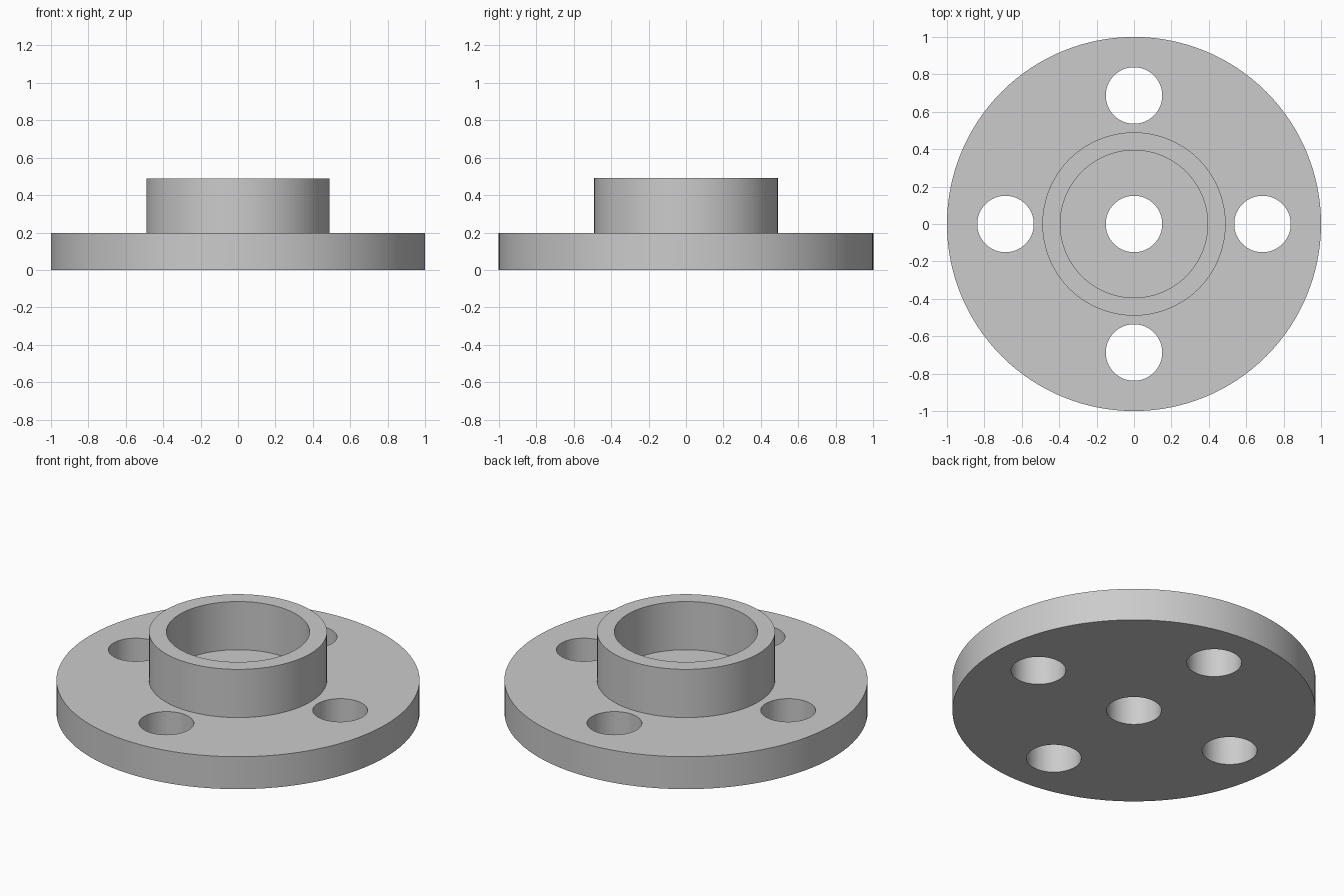
import bpy
import bmesh
import math
from mathutils import Matrix, Vector

SEGMENTS = 128
FLANGE_R, FLANGE_H = 1.0, 0.197
HUB_R, HUB_INNER_R, HUB_TOP = 0.49, 0.394, 0.49
HOLE_R, BOLT_CIRCLE_R = 0.151, 0.687

default = bpy.data.objects.get("Cube")
if default:
    bpy.data.objects.remove(default, do_unlink=True)

# Plain grey metal
grey = bpy.data.materials.new("grey_metal")
grey.use_nodes = True
colour = (0.6, 0.6, 0.6, 1.0)
grey.diffuse_color = colour
grey.node_tree.nodes["Principled BSDF"].inputs["Base Color"].default_value = colour


def add_object(name, bm):
    bmesh.ops.recalc_face_normals(bm, faces=bm.faces)
    mesh = bpy.data.meshes.new(name)
    bm.to_mesh(mesh)
    bm.free()
    mesh.materials.append(grey)
    obj = bpy.data.objects.new(name, mesh)
    bpy.context.collection.objects.link(obj)
    return obj


def lathe(name, profile):
    """Spin a closed (radius, height) outline around the z axis."""
    bm = bmesh.new()
    verts = [bm.verts.new((r, 0, z)) for r, z in profile]
    edges = [bm.edges.new((v, verts[i - 1])) for i, v in enumerate(verts)]
    bmesh.ops.spin(bm, geom=verts + edges, cent=(0, 0, 0), axis=(0, 0, 1),
                   angle=math.tau, steps=SEGMENTS, use_merge=True)
    bmesh.ops.remove_doubles(bm, verts=bm.verts, dist=1e-5)
    return add_object(name, bm)


# Flange disc, raised hub ring and centre bore as one turned solid
flange = lathe("hub_flange", [
    (HOLE_R, 0), (FLANGE_R, 0), (FLANGE_R, FLANGE_H), (HUB_R, FLANGE_H),
    (HUB_R, HUB_TOP), (HUB_INNER_R, HUB_TOP), (HUB_INNER_R, FLANGE_H),
    (HOLE_R, FLANGE_H)])

# Four bolt holes through the flange
bm = bmesh.new()
for i in range(4):
    offset = Matrix.Rotation(i * math.pi / 2, 4, "Z") @ Vector((BOLT_CIRCLE_R, 0, FLANGE_H / 2))
    bmesh.ops.create_cone(bm, cap_ends=True, segments=64, radius1=HOLE_R,
                          radius2=HOLE_R, depth=FLANGE_H * 2,
                          matrix=Matrix.Translation(offset))
cutter = add_object("bolt_hole_cutter", bm)
cutter.hide_render = True

cut = flange.modifiers.new("bolt_holes", "BOOLEAN")
cut.operation = "DIFFERENCE"
cut.solver = "EXACT"
cut.object = cutter
bpy.ops.object.select_all(action="DESELECT")
bpy.context.view_layer.objects.active = flange
flange.select_set(True)
bpy.ops.object.modifier_apply(modifier=cut.name)
bpy.data.objects.remove(cutter, do_unlink=True)

# Smooth round walls with crisp rims
bpy.ops.object.shade_smooth_by_angle(angle=math.radians(30))
